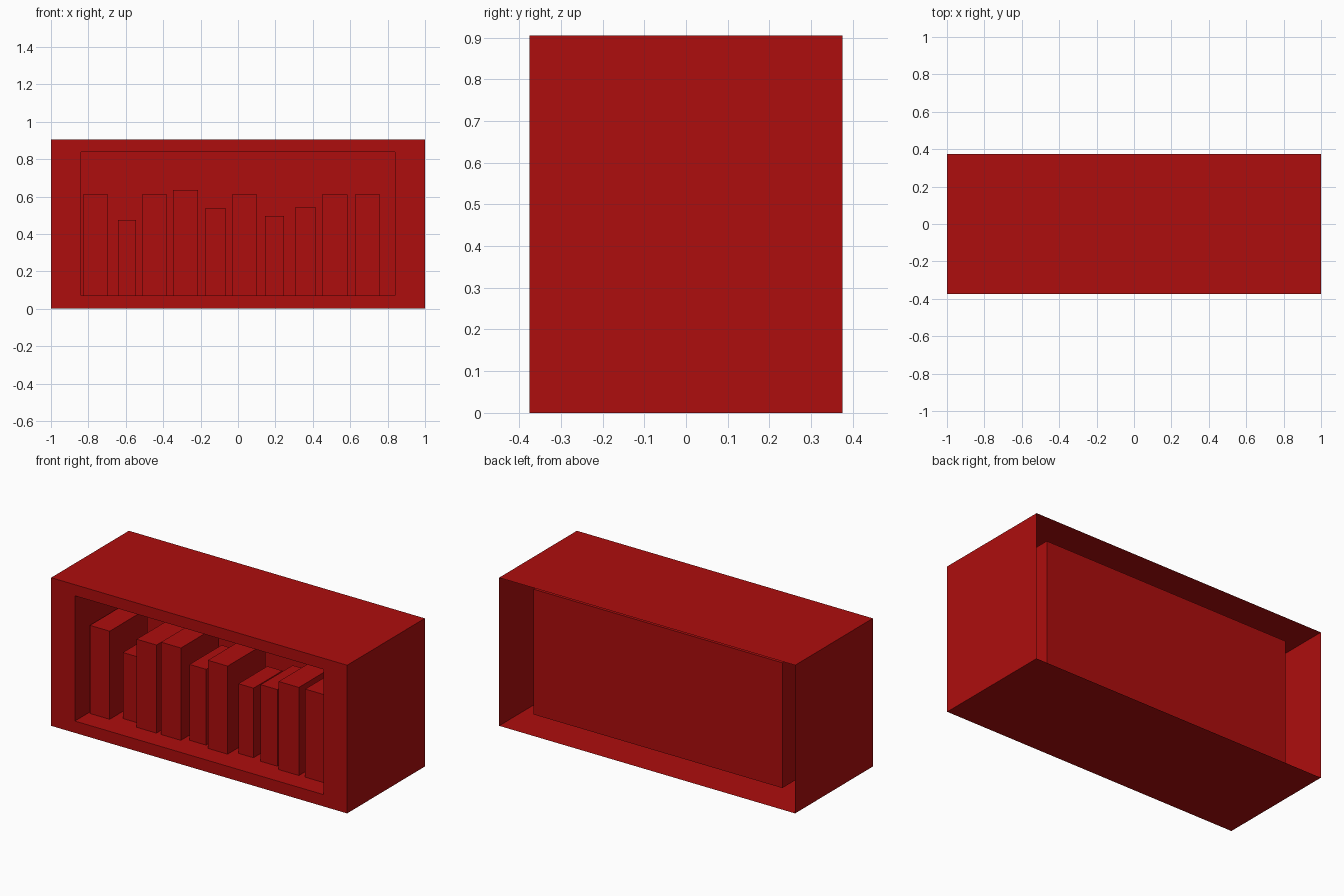
import bpy
import bmesh
from mathutils import Matrix, Vector

if "Cube" in bpy.data.objects:
    bpy.data.objects.remove(bpy.data.objects["Cube"])

W, D, H = 2.0, 0.75, 0.905
NICHE_X, NICHE_Z0, NICHE_Z1, NICHE_Y = 0.84, 0.072, 0.837, 0.27

red = bpy.data.materials.new("red")
red.diffuse_color = (0.42, 0.004, 0.004, 1.0)
red.use_nodes = True
red.node_tree.nodes["Principled BSDF"].inputs["Base Color"].default_value = red.diffuse_color


def finish(bm, name):
    mesh = bpy.data.meshes.new(name)
    bm.to_mesh(mesh)
    bm.free()
    mesh.materials.append(red)
    obj = bpy.data.objects.new(name, mesh)
    bpy.context.collection.objects.link(obj)
    return obj


def box(size, center):
    bm = bmesh.new()
    m = Matrix.Translation(center) @ Matrix.Diagonal((*size, 1.0))
    bmesh.ops.create_cube(bm, size=1.0, matrix=m)
    return bm


# Shelf case: thin shell, open at the back, with a recessed niche in front
bm = box((W, D, H), Vector((0, 0, H / 2)))
bm.normal_update()
back = max(bm.faces, key=lambda f: f.calc_center_median().y)
bmesh.ops.delete(bm, geom=[back], context='FACES_ONLY')
front = min(bm.faces, key=lambda f: f.calc_center_median().y)
for y in (-D / 2, NICHE_Y):
    bmesh.ops.inset_individual(bm, faces=[front], thickness=0.03)
    mid = front.calc_center_median()
    for v in front.verts:
        v.co = (NICHE_X if v.co.x > mid.x else -NICHE_X, y,
                NICHE_Z1 if v.co.z > mid.z else NICHE_Z0)
finish(bm, "shelf_case")

# Row of books: (left x, width, top z); narrower books are also shallower
books = [
    (-0.829, 0.134, 0.61), (-0.642, 0.097, 0.475), (-0.513, 0.134, 0.61),
    (-0.348, 0.134, 0.636), (-0.176, 0.113, 0.535), (-0.032, 0.134, 0.61),
    (0.144, 0.102, 0.497), (0.305, 0.113, 0.54), (0.449, 0.136, 0.61),
    (0.626, 0.134, 0.61),
]
for i, (x, w, top) in enumerate(books, 1):
    depth = 0.367 * w / 0.134
    height = top - NICHE_Z0
    bm = box((w, depth, height), Vector((x + w / 2, -0.062, NICHE_Z0 + height / 2)))
    finish(bm, f"book_{i}")
